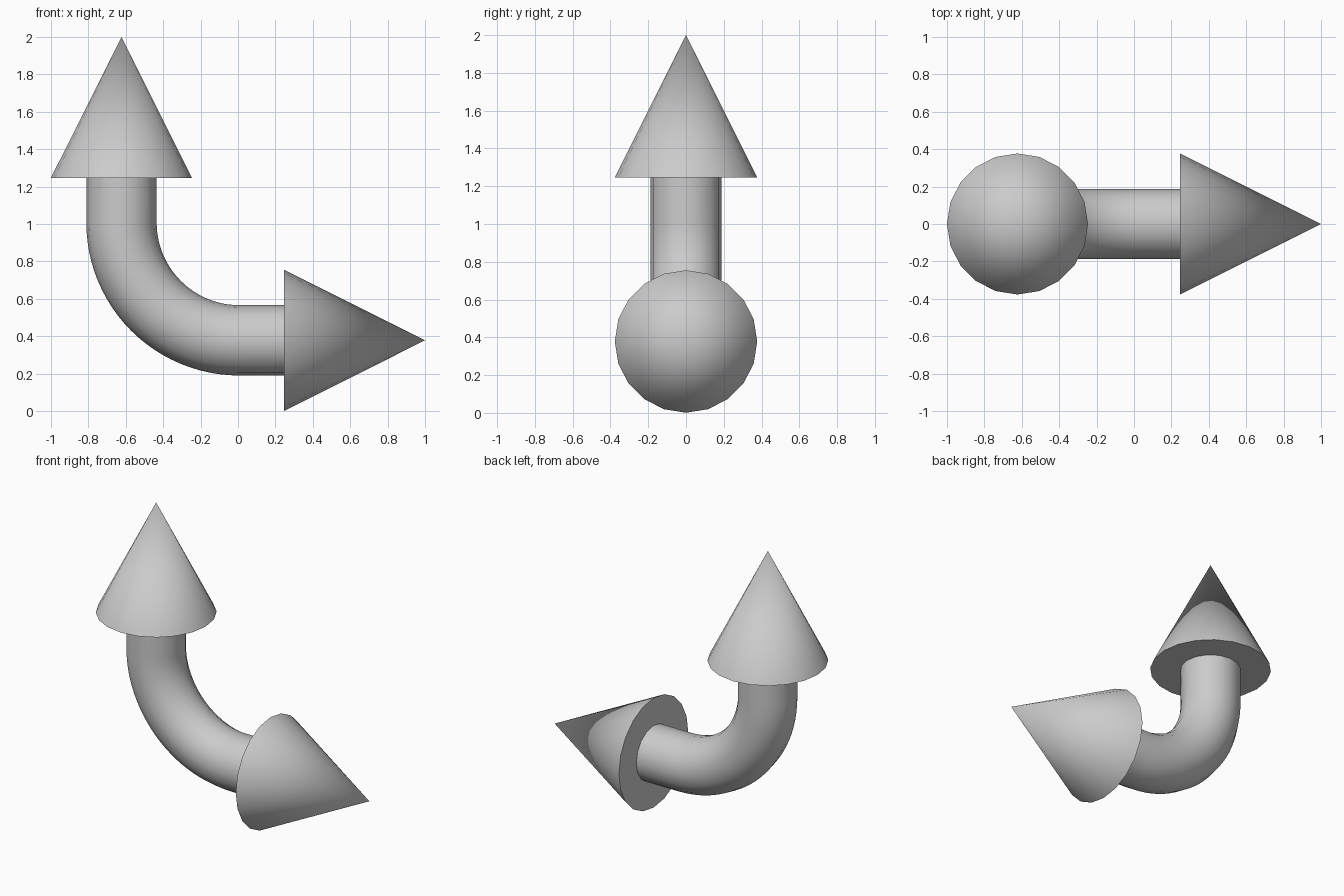
import bpy, math

if "Cube" in bpy.data.objects:
    bpy.data.objects.remove(bpy.data.objects["Cube"])

R_CONE, R_SHAFT = 0.377, 0.188   # arrow head and shaft radii
AX, AZ = -0.623, 0.378           # upright axis x, level axis z
HEAD = 0.753                     # arrow head length
BEND = 0.63                      # bend radius of the centre line


def smooth(obj, angle=35):
    bpy.ops.object.select_all(action='DESELECT')
    obj.select_set(True)
    bpy.context.view_layer.objects.active = obj
    bpy.ops.object.shade_smooth_by_angle(angle=math.radians(angle))


def arrow_head(name, location, rotation):
    bpy.ops.mesh.primitive_cone_add(vertices=20, radius1=R_CONE, radius2=0,
                                    depth=HEAD, location=location, rotation=rotation)
    obj = bpy.context.object
    obj.name = name
    smooth(obj)


# Arrow heads, one pointing up and one pointing right
arrow_head("upper_arrow_head", (AX, 0, 2 - HEAD / 2), (0, 0, 0))
arrow_head("right_arrow_head", (1 - HEAD / 2, 0, AZ), (0, math.pi / 2, 0))

# Bent shaft: straight, quarter turn, straight
path = [(AX, 2 - HEAD + 0.005)]
for i in range(25):
    a = math.pi + i / 24 * math.pi / 2
    path.append((AX + BEND + BEND * math.cos(a), AZ + BEND + BEND * math.sin(a)))
path.append((1 - HEAD + 0.005, AZ))

curve = bpy.data.curves.new("bent_shaft", 'CURVE')
curve.dimensions = '3D'
curve.bevel_depth = R_SHAFT
curve.bevel_resolution = 6
curve.use_fill_caps = True
spline = curve.splines.new('POLY')
spline.points.add(len(path) - 1)
for p, (x, z) in zip(spline.points, path):
    p.co = (x, 0, z, 1)
shaft = bpy.data.objects.new("bent_shaft", curve)
bpy.context.collection.objects.link(shaft)
bpy.ops.object.select_all(action='DESELECT')
shaft.select_set(True)
bpy.context.view_layer.objects.active = shaft
bpy.ops.object.convert(target='MESH')
smooth(bpy.context.object)
